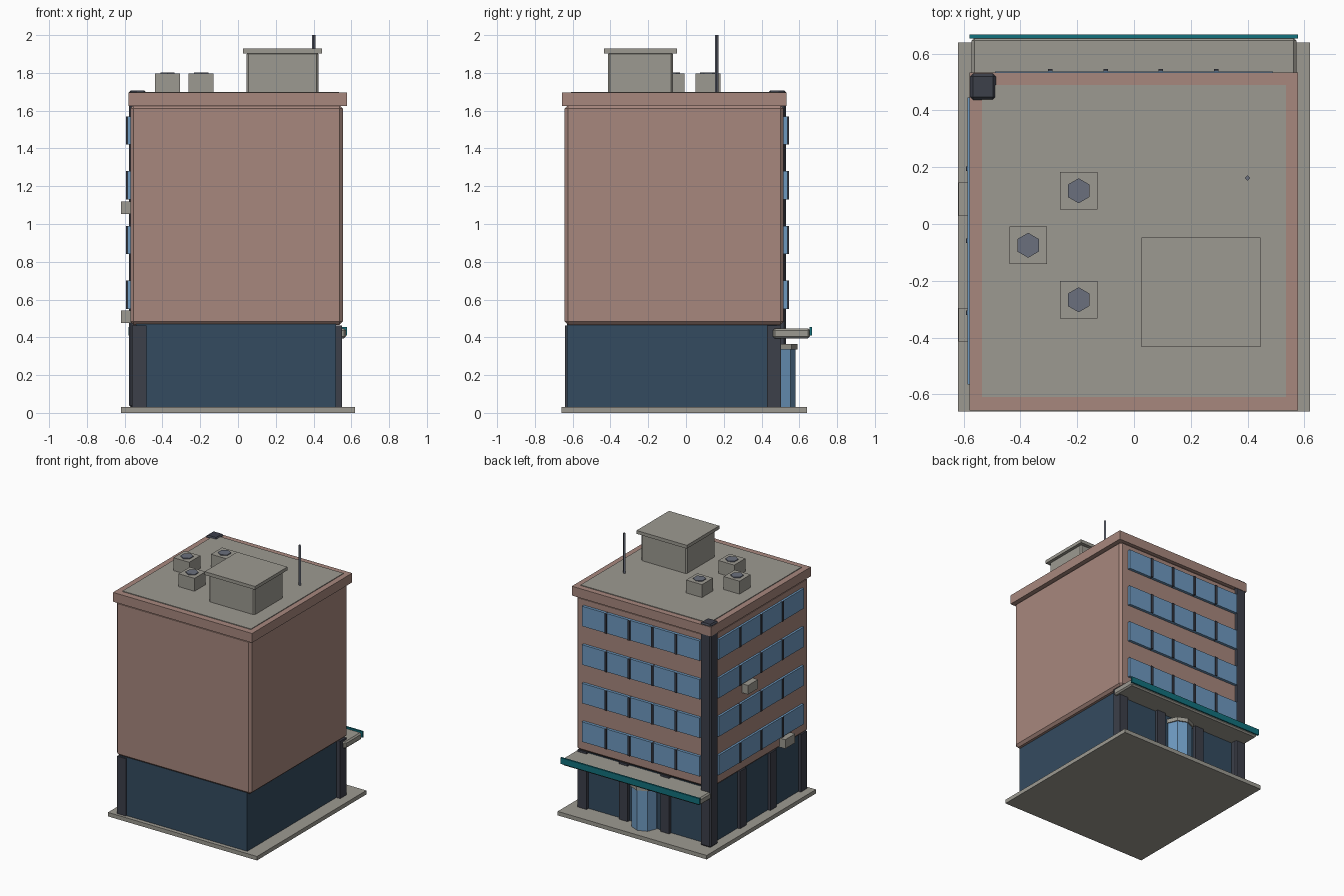
import bpy, math

if "Cube" in bpy.data.objects:
    bpy.data.objects.remove(bpy.data.objects["Cube"])


def material(name, rgb):
    m = bpy.data.materials.new(name)
    m.diffuse_color = (*rgb, 1.0)
    m.use_nodes = True
    m.node_tree.nodes["Principled BSDF"].inputs["Base Color"].default_value = m.diffuse_color
    return m


BRICK = material("brick", (0.39, 0.245, 0.207))
CONCRETE = material("concrete", (0.335, 0.323, 0.285))
DARK_GLASS = material("dark_glass", (0.034, 0.070, 0.115))
WINDOW = material("window_blue", (0.155, 0.32, 0.53))
DARK = material("dark_frame", (0.045, 0.050, 0.068))
METAL = material("metal", (0.145, 0.160, 0.205))
TEAL = material("teal", (0.006, 0.165, 0.205))


def finish(ob, name, mat, bevel=0.0):
    ob.name = name
    ob.data.materials.append(mat)
    if bevel:
        mod = ob.modifiers.new("chamfer", "BEVEL")
        mod.width = bevel
        mod.segments = 1
    return ob


def box(name, x, y, z, mat, bevel=0.0):
    """Box from (min, max) pairs on each axis."""
    bpy.ops.mesh.primitive_cube_add(size=1)
    ob = bpy.context.object
    for v in ob.data.vertices:
        for i, (lo, hi) in enumerate((x, y, z)):
            v.co[i] = lo if v.co[i] < 0 else hi
    return finish(ob, name, mat, bevel)


def prism(name, sides, r, x, y, z, mat, turn=0.0):
    bpy.ops.mesh.primitive_cylinder_add(vertices=sides, radius=r, depth=z[1] - z[0],
                                        location=(x, y, sum(z) / 2), rotation=(0, 0, turn))
    return finish(bpy.context.object, name, mat)


def around(c, half):
    return (c - half, c + half)


# Main masses
box("base_slab", (-0.62, 0.62), (-0.66, 0.64), (0, 0.03), CONCRETE)
box("ground_floor_glass", (-0.54, 0.518), (-0.63, 0.48), (0.03, 0.47), DARK_GLASS)
box("brick_block", (-0.57, 0.555), (-0.642, 0.517), (0.465, 1.63), BRICK, 0.018)
box("parapet", (-0.58, 0.577), (-0.657, 0.533), (1.625, 1.695), BRICK)
box("roof_deck", (-0.535, 0.535), (-0.61, 0.49), (1.65, 1.70), CONCRETE)
box("corner_column", (-0.577, -0.487), (0.437, 0.53), (0.03, 1.708), DARK, 0.01)

# Ground floor pillars along the back and left
for x in (-0.175, 0.17, 0.513):
    box("back_pillar", around(x, 0.037), (0.43, 0.503), (0.03, 0.462), DARK)
for y in (-0.603, -0.24, 0.12):
    box("left_pillar", (-0.56, -0.485), around(y, 0.037), (0.03, 0.462), DARK)

# Window bands with mullions on the back and left
for i in range(4):
    z = (0.55 + 0.29 * i, 0.70 + 0.29 * i)
    box("back_windows", (-0.49, 0.49), (0.50, 0.538), z, WINDOW)
    box("left_windows", (-0.586, -0.55), (-0.565, 0.445), z, WINDOW)
    for k in range(4):
        box("back_mullion", around(-0.295 + 0.195 * k, 0.008), (0.50, 0.546), z, DARK)
    for k in range(3):
        box("left_mullion", (-0.592, -0.55), around(-0.312 + 0.253 * k, 0.008), z, DARK)

# Wall cooling units
for y, z in ((-0.355, 0.475), (0.087, 1.052)):
    box("wall_unit", (-0.619, -0.56), around(y, 0.059), (z, z + 0.068), CONCRETE)

# Entrance canopy with teal fascia
box("canopy", (-0.572, 0.572), (0.46, 0.657), (0.395, 0.447), CONCRETE, 0.01)
box("canopy_fascia", (-0.58, 0.578), (0.654, 0.667), (0.41, 0.456), TEAL)

# Entrance drum
prism("entrance_drum", 8, 0.095, 0, 0.485, (0.03, 0.335), WINDOW)
prism("entrance_cap", 8, 0.104, 0, 0.485, (0.335, 0.365), CONCRETE)

# Rooftop house
box("roof_house", (0.045, 0.425), (-0.412, -0.07), (1.69, 1.91), CONCRETE, 0.01)
box("roof_house_lid", (0.026, 0.445), (-0.433, -0.047), (1.903, 1.928), CONCRETE)

# Rooftop fans
for x, y in ((-0.195, 0.117), (-0.373, -0.075), (-0.195, -0.267)):
    box("fan_box", around(x, 0.066), around(y, 0.066), (1.69, 1.797), CONCRETE)
    prism("fan", 6, 0.044, x, y, (1.78, 1.803), METAL)

# Antenna
prism("antenna", 4, 0.009, 0.40, 0.162, (1.69, 2.0), METAL)
